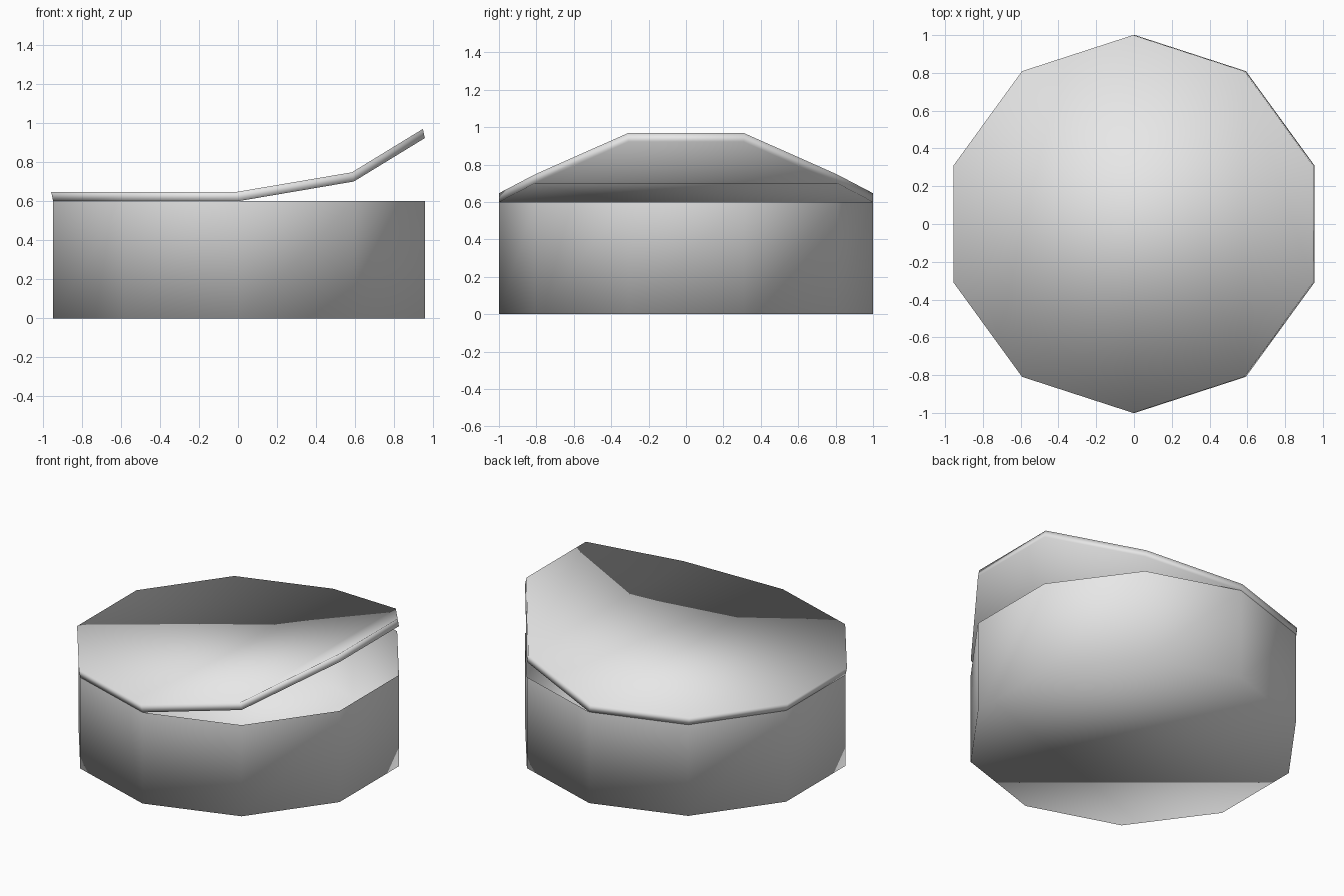
import bpy
import bmesh
import math

SIDES = 10
WALL_HEIGHT = 0.60
SHIFT = 0.005                     # keeps the slightly overhanging lid centred
LID_EXTRUDE = (-0.01, 0, 0.047)

cube = bpy.data.objects.get("Cube")
if cube:
    bpy.data.objects.remove(cube, do_unlink=True)

grey = bpy.data.materials.new("plain_grey")
grey.use_nodes = True
colour = (0.8, 0.8, 0.8, 1)
grey.diffuse_color = colour
for node in grey.node_tree.nodes:
    if node.type == 'BSDF_PRINCIPLED':
        node.inputs["Base Color"].default_value = colour


def finish(name, bm):
    """Turn the bmesh into a smooth grey object."""
    for face in bm.faces:
        face.smooth = True
    mesh = bpy.data.meshes.new(name)
    bm.to_mesh(mesh)
    bm.free()
    mesh.materials.append(grey)
    obj = bpy.data.objects.new(name, mesh)
    bpy.context.collection.objects.link(obj)
    return obj


def ring(bm, height):
    """Ring of vertices, first one at the back, going anticlockwise."""
    verts = []
    for i in range(SIDES):
        a = math.pi / 2 + math.tau * i / SIDES
        x, y = math.cos(a), math.sin(a)
        verts.append(bm.verts.new((x + SHIFT, y, height(x))))
    return verts


def lid_height(x):
    """Underside of the lid: flat half, shallow bend, then steep flap."""
    if x < 0.1:
        return WALL_HEIGHT
    return 0.70 if x < 0.7 else 0.922


# Can body: closed floor, open top
bm = bmesh.new()
floor = ring(bm, lambda x: 0)
rim = ring(bm, lambda x: WALL_HEIGHT)
bm.faces.new(floor[::-1])
for i in range(SIDES):
    j = (i + 1) % SIDES
    bm.faces.new((floor[i], floor[j], rim[j], rim[i]))
finish("can_body", bm)

# Peeled lid: flat half, two bent strips, and a rim wall
bm = bmesh.new()
under = ring(bm, lid_height)
top = [bm.verts.new([c + d for c, d in zip(v.co, LID_EXTRUDE)]) for v in under]
panels = [(0, 1, 2, 3, 4, 5), (0, 5, 6, 9), (9, 6, 7, 8)]
for panel in panels:
    bm.faces.new([top[i] for i in panel])
    bm.faces.new([under[i] for i in reversed(panel)])
for i in range(SIDES):
    j = (i + 1) % SIDES
    bm.faces.new((under[i], under[j], top[j], top[i]))
finish("peeled_lid", bm)
